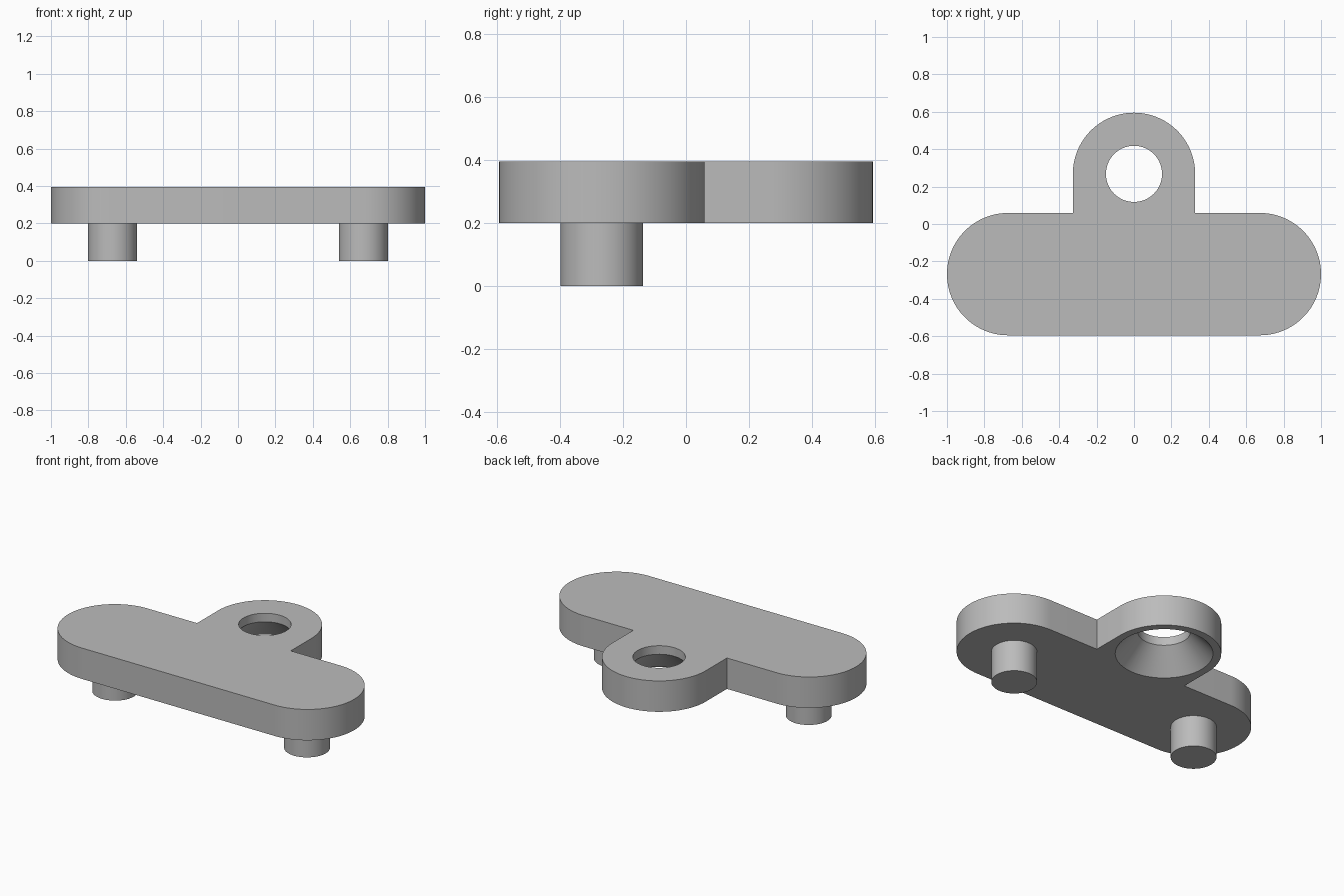
import bpy, bmesh
from math import pi, cos, sin
from mathutils import Vector

if "Cube" in bpy.data.objects:
    bpy.data.objects.remove(bpy.data.objects["Cube"])

R = 0.327                  # radius of the rounded plate ends and lug
BAR_Y, LUG_Y = -0.268, 0.268
BOTTOM, TOP = 0.2, 0.395
STEPS = 48

grey = bpy.data.materials.new("plain grey")
grey.use_nodes = True
grey.diffuse_color = (0.5, 0.5, 0.5, 1)
grey.node_tree.nodes["Principled BSDF"].inputs["Base Color"].default_value = (0.5, 0.5, 0.5, 1)


def make_object(name, bm):
    bmesh.ops.recalc_face_normals(bm, faces=bm.faces)
    mesh = bpy.data.meshes.new(name)
    bm.to_mesh(mesh)
    bm.free()
    mesh.materials.append(grey)
    obj = bpy.data.objects.new(name, mesh)
    bpy.context.collection.objects.link(obj)
    return obj


def arc(cx, cy, start, end):
    angles = [start + (end - start) * i / STEPS for i in range(STEPS + 1)]
    return [(cx + R * cos(a), cy + R * sin(a)) for a in angles]


def lathe(name, profile, x, y):
    """Closed round solid from (radius, height) rings."""
    bm = bmesh.new()
    count = STEPS * 2
    rings = [[bm.verts.new((x + r * cos(2 * pi * i / count), y + r * sin(2 * pi * i / count), z))
              for i in range(count)] for r, z in profile]
    for low, high in zip(rings, rings[1:]):
        for i in range(count):
            j = (i + 1) % count
            bm.faces.new((low[i], low[j], high[j], high[i]))
    bm.faces.new(rings[0][::-1])
    bm.faces.new(rings[-1])
    return make_object(name, bm)


def smooth(obj):
    bpy.ops.object.select_all(action="DESELECT")
    obj.select_set(True)
    bpy.context.view_layer.objects.active = obj
    bpy.ops.object.shade_smooth_by_angle(angle=pi / 6)


# Plate: rounded bar with a rounded lug at the back
outline = arc(1 - R, BAR_Y, -pi / 2, pi / 2)
outline += [(R, BAR_Y + R)] + arc(0, LUG_Y, 0, pi) + [(-R, BAR_Y + R)]
outline += arc(R - 1, BAR_Y, pi / 2, 3 * pi / 2)
bm = bmesh.new()
base = bm.faces.new([bm.verts.new((x, y, BOTTOM)) for x, y in outline])
raised = bmesh.ops.extrude_face_region(bm, geom=[base], use_keep_orig=True)["geom"]
bmesh.ops.translate(bm, vec=Vector((0, 0, TOP - BOTTOM)),
                    verts=[v for v in raised if isinstance(v, bmesh.types.BMVert)])
plate = make_object("mounting_plate", bm)

# Countersunk hole, wide underneath
hole = lathe("hole_cutter", [(0.30, 0.178), (0.15, 0.341), (0.15, 0.5)], 0, LUG_Y)
hole.hide_render = True
cut = plate.modifiers.new("countersunk hole", "BOOLEAN")
cut.operation = "DIFFERENCE"
cut.solver = "EXACT"
cut.object = hole
bpy.context.view_layer.objects.active = plate
bpy.ops.object.modifier_apply(modifier=cut.name)
bpy.data.objects.remove(hole)
smooth(plate)

# Locating pegs under both ends
for side, x in (("left", 0.67), ("right", -0.67)):
    smooth(lathe(side + "_peg", [(0.131, 0), (0.131, BOTTOM + 0.01)], x, BAR_Y))
